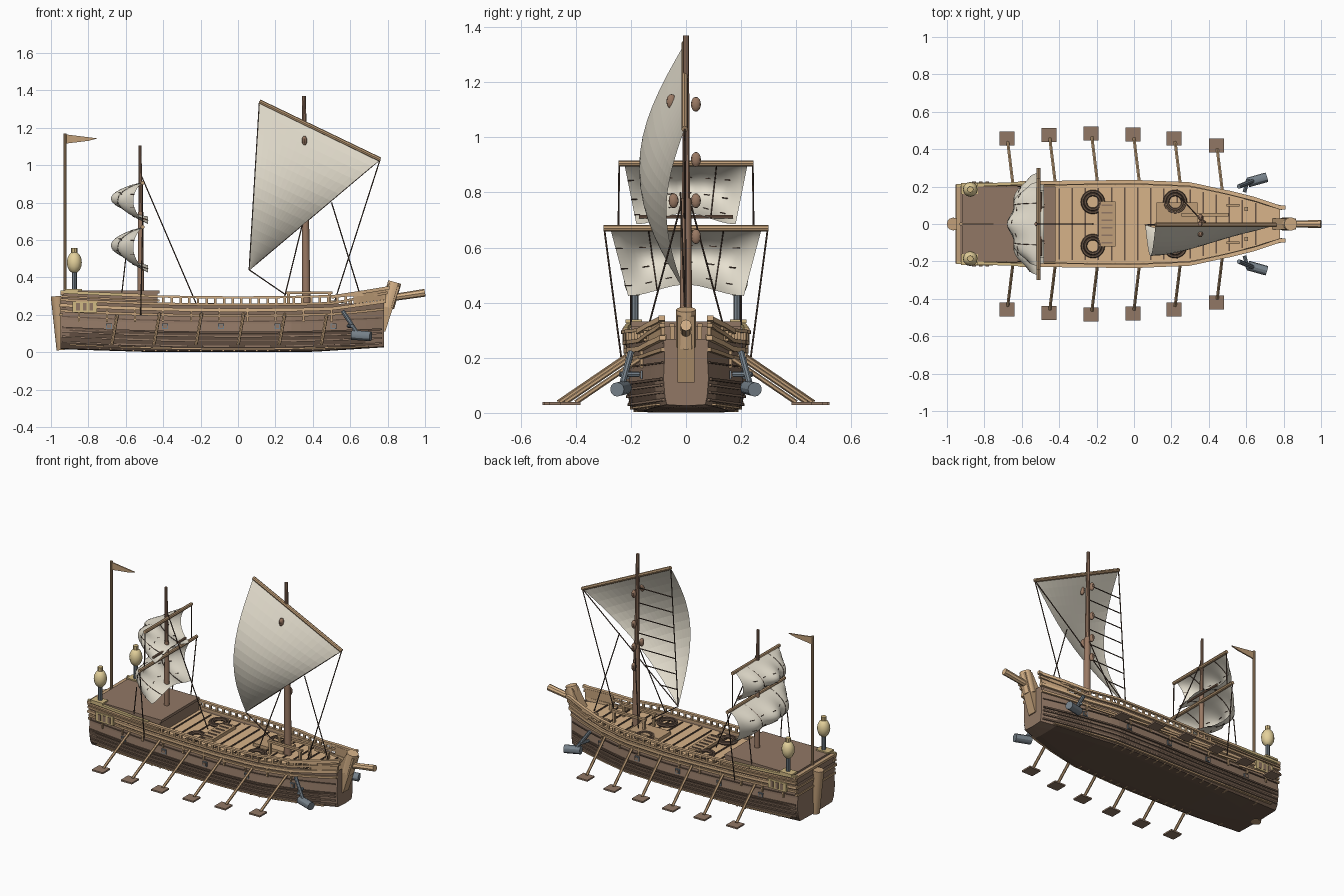
import bpy, bmesh, math
from mathutils import Vector, Matrix

if "Cube" in bpy.data.objects:
    bpy.data.objects.remove(bpy.data.objects["Cube"])


def material(name, *rgb):
    m = bpy.data.materials.new(name)
    m.use_nodes = True
    m.diffuse_color = (*rgb, 1)
    m.node_tree.nodes["Principled BSDF"].inputs["Base Color"].default_value = (*rgb, 1)
    return m


BROWN = material("hull brown", .285, .187, .13)
DARK = material("dark wood", .14, .09, .062)
TAN = material("deck tan", .68, .45, .25)
RAIL = material("rail wood", .53, .345, .19)
OLIVE = material("pale gilded wood", .64, .49, .23)
MAST = material("mast brown", .32, .19, .125)
SAIL = material("sail cloth", .82, .77, .65)
ROPE = material("rope", .09, .057, .042)
METAL = material("grey metal", .185, .225, .26)
LAMP = material("lantern yellow", .78, .64, .33)


def interp(table, x):
    if x <= table[0][0]:
        return table[0][1]
    for (a, p), (b, q) in zip(table, table[1:]):
        if x <= b:
            return p + (q - p) * (x - a) / (b - a)
    return table[-1][1]


BEAM = [(-.95, .205), (-.6, .22), (0, .228), (.3, .215), (.5, .17), (.65, .13), (.78, .085)]
SECTION = [(0, .82), (.03, .9), (.1, .96), (.15, .93), (.2, .92), (.25, .96), (.33, 1)]
KEEL = [(-.95, .02), (-.5, .006), (.4, .006), (.78, .03)]


def half(x, z):
    return interp(BEAM, x) * interp(SECTION, z)


def sheer(x):
    return .03 * x * x


def finish(name, bm, mat, smooth=False):
    bmesh.ops.recalc_face_normals(bm, faces=bm.faces)
    me = bpy.data.meshes.new(name)
    bm.to_mesh(me)
    bm.free()
    ob = bpy.data.objects.new(name, me)
    bpy.context.collection.objects.link(ob)
    for m in mat if isinstance(mat, list) else [mat]:
        me.materials.append(m)
    if smooth:
        bpy.ops.object.select_all(action="DESELECT")
        ob.select_set(True)
        bpy.context.view_layer.objects.active = ob
        bpy.ops.object.shade_smooth_by_angle()


def both(p):
    return Vector((p[0], -p[1], p[2]))


def rods(name, segs, r, mat, mirror=True, r2=None, n=8):
    bm = bmesh.new()
    segs = [(Vector(a), Vector(b)) for a, b in segs]
    if mirror:
        segs += [(both(a), both(b)) for a, b in segs]
    for a, b in segs:
        d = b - a
        m = Matrix.Translation((a + b) / 2) @ d.to_track_quat("Z", "Y").to_matrix().to_4x4()
        bmesh.ops.create_cone(bm, cap_ends=True, segments=n, radius1=r, radius2=r if r2 is None else r2,
                              depth=d.length, matrix=m)
    finish(name, bm, mat, n > 6)


def boxes(name, items, mat, mirror=False):
    bm = bmesh.new()
    items = [(Vector(c), s) for c, s in items]
    if mirror:
        items += [(both(c), s) for c, s in items]
    for c, s in items:
        bmesh.ops.create_cube(bm, size=1, matrix=Matrix.Translation(c) @ Matrix.Diagonal((*s, 1)))
    finish(name, bm, mat)


def balls(name, centres, scale, mat, mirror=False):
    bm = bmesh.new()
    centres = [Vector(c) for c in centres]
    for c in centres + ([both(c) for c in centres] if mirror else []):
        bmesh.ops.create_uvsphere(bm, u_segments=12, v_segments=8, radius=1,
                                  matrix=Matrix.Translation(c) @ Matrix.Diagonal((*scale, 1)))
    finish(name, bm, mat, True)


def loft(bm, rings, closed=True, caps=True):
    vs = [[bm.verts.new(p) for p in ring] for ring in rings]
    n = len(vs[0])
    for a, b in zip(vs, vs[1:]):
        for i in range(n if closed else n - 1):
            j = (i + 1) % n
            bm.faces.new((a[i], a[j], b[j], b[i]))
    if caps:
        bm.faces.new(vs[0])
        bm.faces.new(vs[-1])


def strake(name, z, x0, x1, thick, height, mat, rise=0):
    """Timber bent along both sides of the hull."""
    bm = bmesh.new()
    for s in (-1, 1):
        rings = []
        for i in range(25):
            x = x0 + (x1 - x0) * i / 24
            zz = z + sheer(x) + rise * max(0, x - .5)
            y, h = half(x, zz), height / 2
            rings.append([(x, s * (y + dy), zz + dz) for dy, dz in
                          ((-.008, -h), (thick, -h), (thick, h), (-.008, h))])
        loft(bm, rings)
    finish(name, bm, mat)


def extrude_profile(name, pts, width, mat):
    bm = bmesh.new()
    loft(bm, [[(x, y, z) for x, z in pts] for y in (-width / 2, width / 2)])
    finish(name, bm, mat)


# Hull shell with a dark lower side and a dark lens along the bottom
bm = bmesh.new()
rings = []
levels = (0, .03, .06, .1, .15, .2, .25)
for i in range(36):
    x = -.95 + 1.73 * i / 35
    k = interp(KEEL, x)
    side = [(half(x, z), k + z * (1 - k / .25) + sheer(x) * z / .25) for z in levels]
    side.insert(0, (.135 * max(.02, 1 - (abs(x + .08) / .88) ** 3), k - .004))
    rings.append([(x, y, z) for y, z in side[::-1]] + [(x, -y, z) for y, z in side])
loft(bm, rings, closed=False)
for f in bm.faces:
    c = f.calc_center_median()
    rim = c.z < .035 and abs(f.normal.z) > .8 and abs(c.y) > .001
    f.material_index = int(c.z < .1 and c.x < .7 and len(f.verts) == 4 and not rim)
finish("hull", bm, [BROWN, DARK])
boxes("bilge_battens", [((-.8 + .06 * i, .91 * half(-.8 + .06 * i, 0), .007 + .01 * (abs(i - 11) > 7)),
                         (.008, .04, .007)) for i in range(23)], RAIL, True)

# Deck with plank seams
bm = bmesh.new()
loft(bm, [[(x, half(x, .24), .235 + sheer(x)), (x, -half(x, .24), .235 + sheer(x))]
          for x in [-.95 + 1.73 * i / 30 for i in range(31)]], closed=False, caps=False)
finish("deck", bm, TAN)
boxes("deck_seams", [((x, 0, .239 + sheer(x)), (.008, 1.8 * half(x, .24), .006))
                     for x in [-.4 + .07 * i for i in range(16)]], DARK)

# Strakes and rails
for i, z in enumerate((.03, .058, .084)):
    strake(f"lower_strake_{i}", z, -.94, .77, .007, .009, BROWN)
strake("bilge_strake", .016, -.9, .7, .007, .008, RAIL)
strake("waterline_wale", .105, -.94, .77, .01, .01, DARK)
strake("middle_strake", .165, -.94, .77, .007, .006, DARK)
strake("lower_wale", .195, -.95, .78, .011, .014, RAIL, .06)
strake("upper_wale", .225, -.95, .79, .013, .018, TAN, .1)
strake("gunwale", .254, -.95, .8, .012, .014, RAIL, .15)
strake("top_rail", .293, -.62, .67, .012, .012, TAN)
strake("bow_rail", .288, .5, .81, .014, .018, TAN, .12)
strake("bow_bulwark", .262, .62, .79, .006, .055, RAIL, .1)
posts = [-.4 + .0465 * i for i in range(23)]
boxes("rail_posts", [((x, half(x, .27) + .003, .273 + sheer(x)), (.013, .013, .045)) for x in posts],
      RAIL, True)
ports = (-.69, -.39, -.09, .21, .51)
boxes("gun_ports", [((x, half(x, .135) + .004, .138), (.032, .008, .03)) for x in ports], METAL, True)
boxes("port_lids", [((x, half(x, .135) + .007, .138), (.02, .008, .018)) for x in ports], BROWN, True)
boxes("hull_ribs", [((-.85 + .15 * i, half(-.85 + .15 * i, .2) + .004, .2), (.01, .014, .075))
                    for i in range(10)], RAIL, True)

# Raised stern deck and its trim
boxes("stern_cabin", [((-.685, 0, .28), (.51, .4, .08))], BROWN)
boxes("stern_deck", [((-.67, 0, .322), (.5, .4, .018))], BROWN)
strake("stern_rail", .296, -.95, -.5, .008, .016, OLIVE)
strake("stern_mid_rail", .272, -.95, -.42, .01, .01, RAIL)
boxes("stern_cross_beams", [((-.94, 0, .315), (.02, .43, .016)), ((-.945, 0, .25), (.02, .42, .014)),
                            ((-.945, 0, .2), (.02, .4, .014))], RAIL)
boxes("lantern_beds", [((-.88, .19, .333), (.09, .06, .012))], OLIVE, True)
boxes("stern_galleries", [((-.82, .208, .242), (.13, .03, .06))], OLIVE, True)
boxes("gallery_windows", [((-.855 + .035 * i, .223, .242), (.02, .006, .04)) for i in range(3)], BROWN, True)
rods("stern_post", [((-.94, 0, .012), (-.967, 0, .3))], .03, RAIL, False, .034, 12)

# Stem, bowsprit and keel
extrude_profile("stem", [(.76, .11), (.787, .11), (.865, .35), (.81, .37), (.74, .25)], .06, RAIL)
rods("stem_cap", [((.8, 0, .24), (.838, 0, .375))], .036, TAN, False, n=12)
rods("bowsprit", [((.78, 0, .285), (1, 0, .318))], .018, TAN, False, .021, 8)

# Deck furniture
boxes("hatch", [((-.145, 0, .248), (.09, .24, .022))], RAIL)
boxes("hatch_bars", [((-.145, -.1 + .04 * i, .261), (.06, .008, .006)) for i in range(6)], BROWN)
boxes("fore_hatch", [((.23, .05, .246), (.22, .13, .02))], RAIL)
boxes("pin_rails", [((.38, .05, .318), (.25, .018, .014))], RAIL, True)
boxes("pin_rail_legs", [((x, .05, .275), (.015, .015, .075)) for x in (.27, .49)], RAIL, True)
boxes("cleats", [((.53, .1, .27), (.07, .015, .015)), ((.6, .08, .26), (.02, .02, .05))], RAIL, True)
bm = bmesh.new()
for cx in (-.22, .22):
    for cy in (-.118, .118):
        for r, z in ((.056, .25), (.04, .252)):
            loops = []
            for i in range(21):
                a = math.tau * i / 20
                loops.append([(cx + (r + .009 * math.cos(t)) * math.cos(a),
                               cy + (r + .009 * math.cos(t)) * math.sin(a), z + .009 * math.sin(t))
                              for t in [math.tau * j / 6 for j in range(6)]])
            loft(bm, loops, caps=False)
finish("rope_coils", bm, DARK, True)

# Oars
blades = [(-.68, .458), (-.455, .477), (-.23, .483), (-.005, .478), (.215, .458), (.44, .42)]
rods("oar_shafts", [((x + .035, y - .265, .205), (x + .005, y - .02, .038)) for x, y in blades], .009, RAIL, n=6)
boxes("oar_blades", [((x, y, .034), (.08, .075, .01)) for x, y in blades], BROWN, True)

# Bow anchors
rods("anchor_shafts", [((.56, .2, .22), (.645, .235, .09))], .012, METAL)
rods("anchor_weights", [((.61, .222, .092), (.71, .25, .085))], .026, METAL, n=12)
rods("anchor_bars", [((.59, .17, .14), (.61, .24, .14))], .01, METAL)

# Masts and yards
rods("main_mast", [((.365, 0, .22), (.36, 0, .78))], .023, MAST, False, .019, 12)
rods("main_topmast", [((.36, 0, .77), (.352, 0, 1.37))], .015, MAST, False, .011, 10)
rods("rear_mast", [((-.52, 0, .22), (-.52, 0, .75))], .018, MAST, False, .014, 12)
rods("rear_topmast", [((-.52, 0, .74), (-.525, 0, 1.105))], .012, MAST, False, .008, 10)
peak, tip, clew = Vector((.115, -.005, 1.34)), Vector((.76, -.005, 1.03)), Vector((.06, -.005, .44))
rods("main_yard", [(peak, tip)], .012, RAIL, False)
rods("rear_yards", [((-.51, -.3, .67), (-.51, .3, .67)), ((-.51, -.245, .905), (-.51, .245, .905))],
     .011, RAIL, False)
rods("sail_spars", [((-.5, -.17, .712), (-.5, .17, .712))], .007, MAST, False)

# Triangular main sail
N = 16
bm = bmesh.new()
rows = []
for j in range(N):
    v = j / N
    row = []
    for i in range(N + 1):
        u = i / N
        p = peak.lerp(clew, v).lerp(tip.lerp(clew, v), u)
        p.y -= .165 * math.sin(math.pi * v) * (1 - .6 * u * u)
        row.append(p)
    rows.append(row)
rows.append([clew + Vector((.004 * i / N, 0, 0)) for i in range(N + 1)])
loft(bm, rows, closed=False, caps=False)
finish("main_sail", bm, SAIL)


# Billowing square sails with reef lines
def square_sail(name, top, drop, wide, narrow):
    def point(s, v):
        belly = max(0, math.sin(math.pi * v)) ** .75 * (1 - .55 * s * s)
        x = -.505 - .175 * belly + .025 * v - .012 * math.cos(3 * math.pi * s) * math.sin(math.pi * v)
        return Vector((x, s * (wide + (narrow - wide) * v), top - drop * v + .02 * v * math.cos(math.pi * s)))
    bm = bmesh.new()
    loft(bm, [[point(i / 12 - 1, j / 14) for i in range(25)] for j in range(15)], closed=False, caps=False)
    finish(name, bm, SAIL, True)
    ticks = [(point(i / 6, v), point(i / 6 + .1, v)) for v in (.3, .6, .85) for i in range(-6, 6, 2)]
    ticks += [(point(s, j / 8), point(s, j / 8 + .125)) for s in (-.5, .5) for j in range(8)]
    rods(name + "_reef_lines", ticks, .0025, ROPE, False, n=5)


square_sail("upper_rear_sail", .91, .205, .225, .18)
square_sail("lower_rear_sail", .67, .225, .275, .21)

# Rigging
rods("side_ropes", [((-.51, .297, .67), (-.52, .235, .2)), ((-.51, .242, .9), (-.51, .245, .67)),
                    ((-.6, .2, .5), (-.62, .2, .32)), ((.36, .02, .75), (.25, .14, .3))], .0035, ROPE, n=5)
lines = [(tip, (.51, 0, .25)), ((.5, -.02, .8), (.67, 0, .25)), (clew, (.25, 0, .31)),
         (peak, clew), ((-.52, 0, .95), (-.22, 0, .25)), (tip, clew)]
for z in (.55, .65, .75, .85, .95, 1.05, 1.15):
    foot = min(.36, clew.x + (z - clew.z) / (tip.z - clew.z) * (tip.x - clew.x))
    lines.append((peak.lerp(clew, (peak.z - z) / (peak.z - clew.z)), (foot, 0, z)))
rods("stays", lines, .0035, ROPE, False, n=5)
balls("pulley_blocks", [(.355, .036, z) for z in (1.12, .92, .77, .64)]
      + [(.355, -.045, .77), (.355, -.053, 1.13)], (.014, .018, .027), MAST)

# Flag and lanterns
rods("flag_pole", [((-.925, 0, .3), (-.925, 0, 1.17))], .009, RAIL, False)
extrude_profile("flag", [(-.925, 1.165), (-.75, 1.143), (-.8, 1.13), (-.925, 1.115)], .008, RAIL)
rods("lantern_posts", [((-.875, .185, .33), (-.875, .185, .44))], .013, METAL)
balls("lantern_bodies", [(-.875, .185, .48)], (.04, .04, .058), LAMP, True)
rods("lantern_caps", [((-.875, .185, .525), (-.875, .185, .557))], .017, OLIVE)
